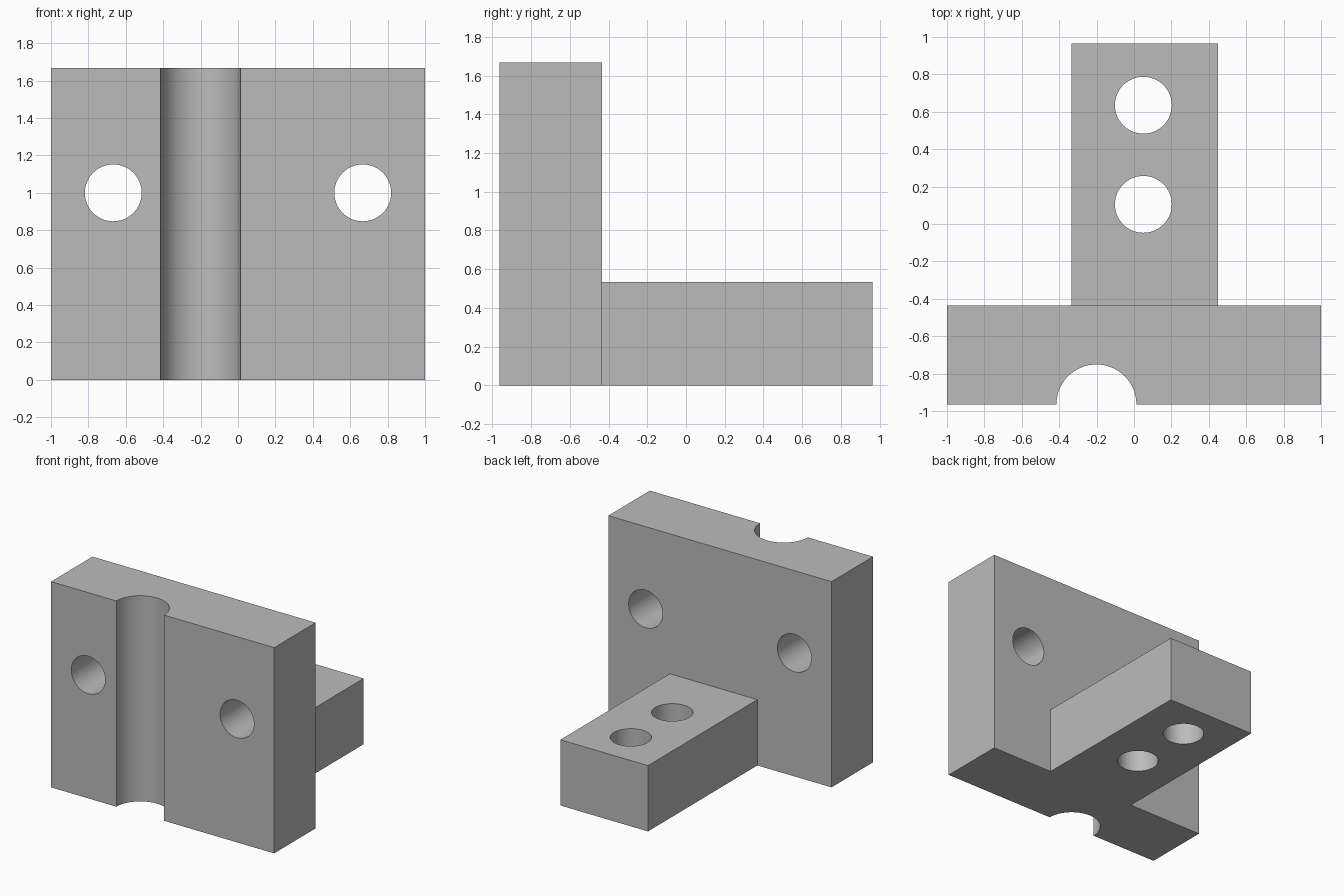
import bpy
from math import radians

cube = bpy.data.objects.get("Cube")
if cube:
    bpy.data.objects.remove(cube, do_unlink=True)

grey = bpy.data.materials.new("plain grey")
grey.use_nodes = True
colour = (0.5, 0.5, 0.5, 1)
grey.diffuse_color = colour
grey.node_tree.nodes["Principled BSDF"].inputs["Base Color"].default_value = colour

FRONT, STEP, BACK = -0.965, -0.435, 0.965
HEIGHT, ARM_HEIGHT = 1.667, 0.533


def box(name, low, high):
    centre = [(a + b) / 2 for a, b in zip(low, high)]
    bpy.ops.mesh.primitive_cube_add(size=1, location=centre)
    obj = bpy.context.object
    obj.name = name
    obj.scale = [b - a for a, b in zip(low, high)]
    bpy.ops.object.transform_apply(location=True, rotation=True, scale=True)
    obj.data.materials.append(grey)
    return obj


def cylinder(name, radius, location, tilt=0):
    bpy.ops.mesh.primitive_cylinder_add(
        vertices=64, radius=radius, depth=4, location=location,
        rotation=(radians(tilt), 0, 0))
    obj = bpy.context.object
    obj.name = name
    obj.data.materials.append(grey)
    return obj


def combine(target, other, operation):
    mod = target.modifiers.new(other.name, 'BOOLEAN')
    mod.operation = operation
    mod.solver = 'EXACT'
    mod.object = other
    bpy.context.view_layer.objects.active = target
    bpy.ops.object.modifier_apply(modifier=mod.name)
    bpy.data.objects.remove(other, do_unlink=True)


# Upright plate joined to the rear arm
bracket = box("bracket", (-1, FRONT, 0), (1, STEP, HEIGHT))
arm = box("arm", (-0.335, STEP - 0.1, 0), (0.45, BACK, ARM_HEIGHT))
combine(bracket, arm, 'UNION')

# Half-round vertical groove in the front face
combine(bracket, cylinder("groove", 0.214, (-0.201, FRONT, 1)), 'DIFFERENCE')

# Bolt holes through the plate, front to back
for x in (-0.667, 0.667):
    combine(bracket, cylinder("plate_hole", 0.152, (x, 0, 1), 90), 'DIFFERENCE')

# Bolt holes through the arm, top to bottom
for y in (0.105, 0.635):
    combine(bracket, cylinder("arm_hole", 0.152, (0.05, y, 0)), 'DIFFERENCE')

# Smooth the bores, keep the edges sharp
bpy.ops.object.select_all(action='DESELECT')
bracket.select_set(True)
bpy.context.view_layer.objects.active = bracket
bpy.ops.object.shade_smooth_by_angle(angle=radians(30))
